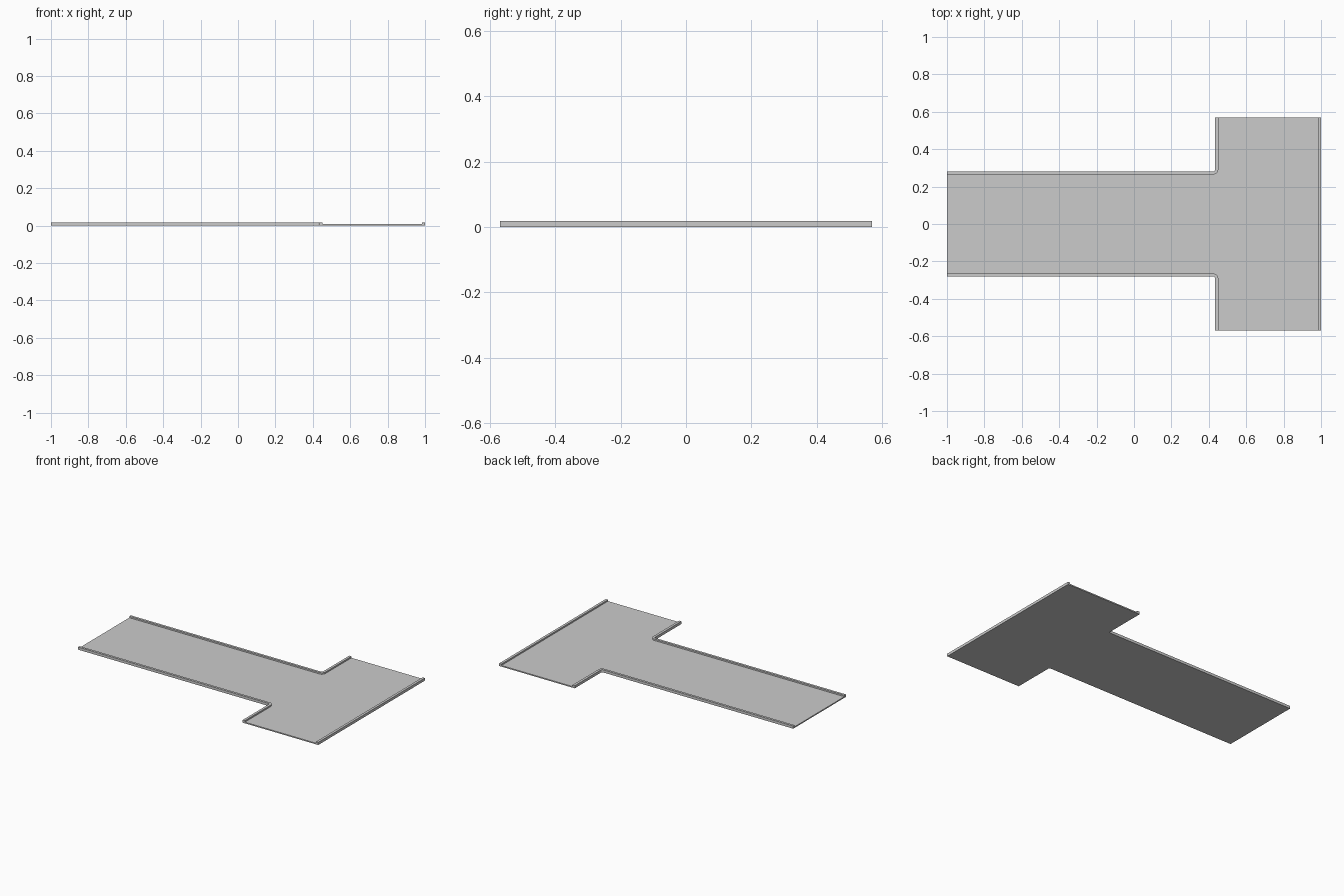
import bpy, bmesh, math

if "Cube" in bpy.data.objects:
    bpy.data.objects.remove(bpy.data.objects["Cube"])

END_Y = 0.57       # half length of the cross road
ROAD_H = 0.008     # road slab thickness
CURB_H = 0.018     # curb height
STEM_IN, STEM_OUT = 0.265, 0.281   # curb edges along the stem
BAR_IN, BAR_OUT = 0.451, 0.434     # curb edges along the cross road
FAR_IN = 0.983                     # inner edge of the straight curb


def prism(name, outline, height):
    """Extrude a flat outline from z = 0 up to the given height."""
    bm = bmesh.new()
    face = bm.faces.new([bm.verts.new((x, y, 0)) for x, y in outline])
    res = bmesh.ops.extrude_face_region(bm, geom=[face], use_keep_orig=True)
    top = [v for v in res["geom"] if isinstance(v, bmesh.types.BMVert)]
    bmesh.ops.translate(bm, vec=(0, 0, height), verts=top)
    bmesh.ops.recalc_face_normals(bm, faces=bm.faces)
    mesh = bpy.data.meshes.new(name)
    bm.to_mesh(mesh)
    bm.free()
    obj = bpy.data.objects.new(name, mesh)
    bpy.context.collection.objects.link(obj)
    return obj


def corner(x, y, r, steps=6):
    """Rounded turn from the stem direction (+x) to the cross road (+y)."""
    return [(x - r + r * math.cos(a), y + r + r * math.sin(a))
            for a in (math.radians(-90 + 90 * i / steps) for i in range(steps + 1))]


road_side = [(-1, STEM_IN)] + corner(BAR_IN, STEM_IN, 0.027) + [(BAR_IN, END_Y)]
back_side = [(-1, STEM_OUT)] + corner(BAR_OUT, STEM_OUT, 0.011) + [(BAR_OUT, END_Y)]

# T-shaped road slab between the curbs
upper = road_side + [(FAR_IN, END_Y)]
prism("road_slab", upper + [(x, -y) for x, y in reversed(upper)], ROAD_H)

# Bent curbs on both sides of the stem
bent = prism("corner_curbs", road_side + back_side[::-1], CURB_H)
mod = bent.modifiers.new("Mirror", 'MIRROR')
mod.use_axis = (False, True, False)

# Straight curb along the far edge
prism("straight_curb", [(FAR_IN, -END_Y), (1, -END_Y), (1, END_Y), (FAR_IN, END_Y)], CURB_H)
